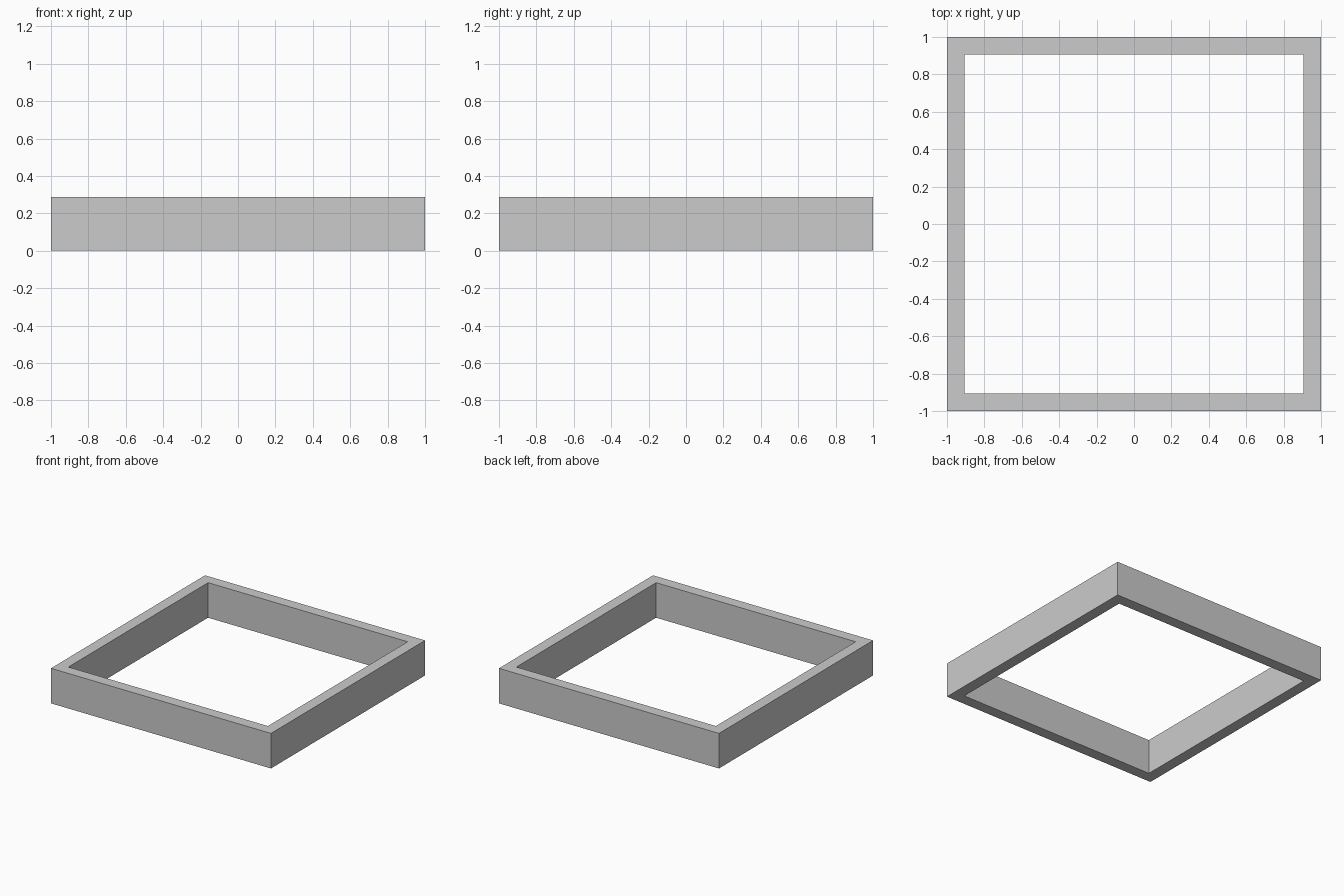
import bpy
import bmesh

if "Cube" in bpy.data.objects:
    bpy.data.objects.remove(bpy.data.objects["Cube"])

OUTER, INNER, HEIGHT = 1.0, 0.907, 0.288


def ring(bm, half, z):
    """Square loop of vertices, counter-clockwise from above."""
    return [bm.verts.new((sx * half, sy * half, z))
            for sx, sy in ((-1, -1), (1, -1), (1, 1), (-1, 1))]


# Open square frame: closed rectangular cross-section swept around four corners
bm = bmesh.new()
section = [(OUTER, 0), (OUTER, HEIGHT), (INNER, HEIGHT), (INNER, 0)]
rings = [ring(bm, half, z) for half, z in section]
for k in range(4):
    a, b = rings[k], rings[(k + 1) % 4]
    for i in range(4):
        j = (i + 1) % 4
        bm.faces.new((a[i], a[j], b[j], b[i]))
bmesh.ops.recalc_face_normals(bm, faces=bm.faces)

mesh = bpy.data.meshes.new("square_frame")
bm.to_mesh(mesh)
bm.free()
frame = bpy.data.objects.new("square_frame", mesh)
bpy.context.collection.objects.link(frame)
